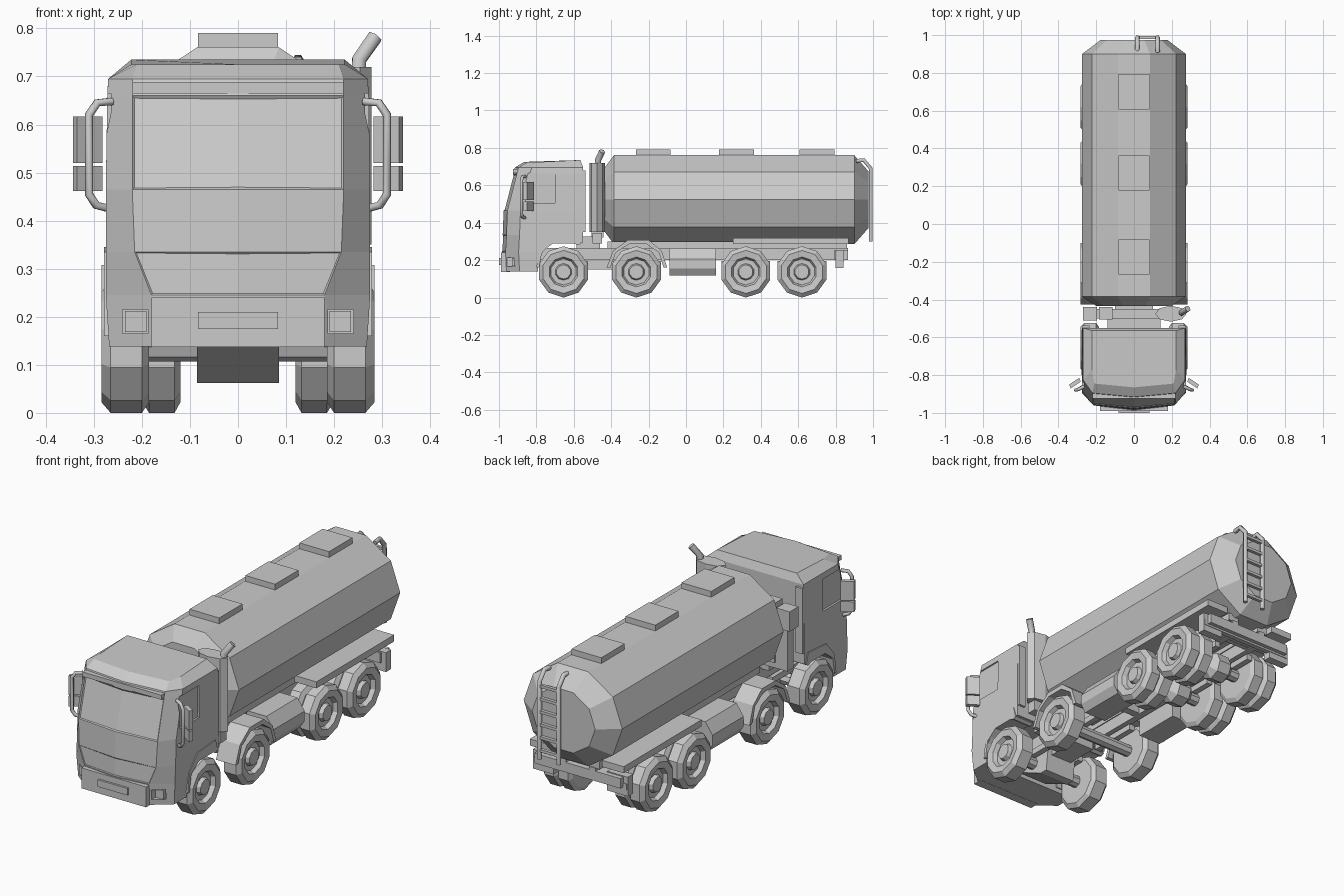
import bpy, bmesh
from math import sin, cos, pi

if "Cube" in bpy.data.objects:
    bpy.data.objects.remove(bpy.data.objects["Cube"])


def loft(name, rings, mirror=False, inset=None):
    """Skin a list of closed rings of points, capping both ends."""
    bm = bmesh.new()
    vs = [[bm.verts.new(p) for p in r] for r in rings]
    n = len(rings[0])
    sides = {}
    for k in range(len(vs) - 1):
        for i in range(n):
            j = (i + 1) % n
            sides[k, i] = bm.faces.new((vs[k][i], vs[k][j], vs[k + 1][j], vs[k + 1][i]))
    bm.faces.new(vs[0][::-1])
    bm.faces.new(vs[-1])
    bmesh.ops.recalc_face_normals(bm, faces=bm.faces)
    for keys, thick, depth in inset or []:
        bmesh.ops.inset_region(bm, faces=[sides[k] for k in keys], thickness=thick, depth=depth)
    me = bpy.data.meshes.new(name)
    bm.to_mesh(me)
    bm.free()
    ob = bpy.data.objects.new(name, me)
    bpy.context.collection.objects.link(ob)
    if mirror:
        ob.modifiers.new("Mirror", 'MIRROR').use_mirror_merge = False
    return ob


def prism(name, yz, x0, x1, mirror=False):
    return loft(name, [[(x, y, z) for y, z in yz] for x in (x0, x1)], mirror)


def box(name, x, y, z, mirror=False):
    return prism(name, [(y[0], z[0]), (y[1], z[0]), (y[1], z[1]), (y[0], z[1])], x[0], x[1], mirror)


def lathe_x(name, prof, y, z, n=10, mirror=False):
    """Turn (x, radius) points around an axis along x, one corner pointing down."""
    return loft(name, [[(x, y + r * sin(2 * pi * i / n), z - r * cos(2 * pi * i / n))
                        for i in range(n)] for x, r in prof], mirror)


def arch(name, outer, inner, x0, x1):
    return prism(name, outer + inner[::-1], x0, x1, True)


def tube(name, pts, r):
    cu = bpy.data.curves.new(name, 'CURVE')
    cu.dimensions = '3D'
    cu.bevel_depth, cu.bevel_resolution, cu.use_fill_caps = r, 1, True
    sp = cu.splines.new('POLY')
    sp.points.add(len(pts) - 1)
    for p, c in zip(sp.points, pts):
        p.co = (*c, 1)
    ob = bpy.data.objects.new(name, cu)
    bpy.context.collection.objects.link(ob)
    return ob


def cut(ob, cutter):
    m = ob.modifiers.new("Cut", 'BOOLEAN')
    m.operation, m.object, m.solver = 'DIFFERENCE', cutter, 'EXACT'
    cutter.hide_render = True
    cutter.display_type = 'WIRE'


# Tanker body: ten-sided barrel with tapered ends
def tank_ring(y, s):
    return [(.275 * s * cos(i * pi / 5), y, .523 + .25 * s * sin(i * pi / 5)) for i in range(10)]

loft("tank", [tank_ring(*p) for p in ((-.435, .72), (-.385, 1), (.90, 1), (.975, .64))])
for y in (-.175, .27, .70):
    box("tank_hatch", (-.083, .083), (y - .093, y + .093), (.75, .79))

# Cab: (z, front y, front half width, side half width, back y)
levels = [(.138, -.98, .18, .268, -.55), (.245, -.985, .18, .275, -.55),
          (.335, -.98, .215, .275, -.55), (.465, -.975, .22, .275, -.55),
          (.66, -.925, .22, .272, -.55), (.695, -.915, .22, .27, -.55),
          (.735, -.865, .21, .222, -.565)]

def cab_ring(z, yf, wf, ws, yb):
    half = [(wf, yf + .02), (ws, yf + .09), (ws, yb)]
    zt = z - .01 if z > .7 else z
    return ([(0, yf, zt)] + [(x, y, z if y == yb else zt) for x, y in half]
            + [(-x, y, z if y == yb else zt) for x, y in half[::-1]])

cab = loft("cab", [cab_ring(*l) for l in levels],
           inset=[([(3, 0), (3, 6)], .006, -.005), ([(1, 0), (1, 6)], .004, -.003)])
cut(cab, prism("wheel_arch_cutter", [(-.80, .05), (-.785, .22), (-.72, .295), (-.5, .295), (-.5, .05)], -.4, .4))
for s in (-1, 1):
    xs = lambda a, b: (min(s * a, s * b), max(s * a, s * b))
    cut(cab, box("headlight_cutter", xs(.187, .24), (-1.05, -.90), (.165, .215)))
    cut(cab, box("window_cutter", xs(.264, .35), (-.855, -.70), (.505, .665)))
box("headlight", (.19, .235), (-.93, -.89), (.168, .212), True)
box("front_bumper", (-.18, .18), (-.99, -.94), (.137, .24))
box("number_plate", (-.083, .083), (-1.0, -.98), (.175, .21))
box("sun_visor", (-.22, .22), (-.925, -.88), (.665, .688))
box("cab_rear_lip", (.235, .272), (-.552, -.538), (.35, .68), True)

# Flares over the front wheels and mudguards over the second axle
arch("front_fender", [(-.80, .16), (-.785, .26), (-.72, .335), (-.575, .345), (-.56, .29)],
     [(-.785, .16), (-.77, .245), (-.71, .29), (-.60, .29), (-.575, .28)], .17, .279)
arch("second_fender", [(-.425, .16), (-.39, .25), (-.31, .308), (-.20, .308), (-.13, .25), (-.10, .16)],
     [(-.405, .16), (-.375, .24), (-.305, .285), (-.21, .285), (-.145, .24), (-.12, .16)], .175, .284)
box("rear_mudguard", (.14, .262), (.25, .87), (.285, .318), True)

# Mirrors on bent brackets
for s in (-1, 1):
    tube("mirror_bracket", [(s * x, y, z) for x, y, z in (
        (.262, -.86, .648), (.293, -.875, .645), (.31, -.88, .62), (.31, -.88, .455),
        (.295, -.875, .432), (.268, -.86, .425))], .009)
for z0, z1 in ((.52, .617), (.462, .514)):
    loft("mirror", [[(.282, -.835, z), (.335, -.87, z), (.343, -.85, z), (.29, -.815, z)]
                    for z in (z0, z1)], True)

# Wheels: two single steering axles, two twin-tyre drive axles
rim = [(.215, .137), (.265, .137), (.284, .115), (.279, .08), (.258, .07), (.258, .045), (.276, .038)]
single = [(.185, .115), (.2, .137)] + rim[1:]
twin = [(.12, .115), (.132, .137), (.185, .137), (.199, .115)] + rim
for y in (-.655, -.265, .32, .62):
    rear = y > 0
    lathe_x("twin_wheel" if rear else "steer_wheel", twin if rear else single, y, .137, mirror=True)
    lathe_x("axle", [(-.21, .03), (.21, .03)], y, .137, 8)
    if rear:
        lathe_x("differential", [(-.07, .03), (-.035, .07), (.035, .07), (.07, .03)], y, .14, 8)
    box("leaf_spring", (.085, .115), (y - .13, y + .13), (.165, .195), True)

# Chassis
box("chassis_rail", (.065, .10), (-.90, .865), (.2, .265), True)
box("tank_subframe", (.06, .12), (-.42, .86), (.262, .30), True)
for y in (-.45, -.06, .16, .47, .78):
    box("cross_member", (-.07, .07), (y - .02, y + .02), (.205, .26))
box("cab_mount", (-.14, .14), (-.585, -.46), (.26, .325))
box("rear_chassis_beam", (-.24, .24), (.79, .865), (.2, .25))
box("rear_bumper_bar", (-.26, .26), (.82, .845), (.19, .22))
box("rear_light_panel", (.15, .265), (.80, .842), (.158, .255), True)
prism("engine_sump", [(-.77, .14), (-.60, .062), (-.56, .062), (-.54, .22), (-.77, .26)], -.085, .085)
box("gearbox", (-.06, .06), (-.55, -.38), (.15, .25))

# Side fuel tanks with chamfered edges
loft("fuel_tank", [[(x, y, z) for x, z in ((.11, .117), (.235, .117), (.26, .155), (.26, .205), (.22, .262), (.11, .262))]
                   for y in (-.088, .16)], True)

# Exhaust silencer with bent stack, and air intake on the other side
loft("silencer", [[(.195 + .083 * cos(i * pi / 4), -.475 + .042 * sin(i * pi / 4), z) for i in range(8)]
                  for z in (.35, .72)])
tube("exhaust_stack", [(.25, -.47, .68), (.252, -.47, .735), (.285, -.448, .782)], .017)
box("intake_column", (-.185, -.115), (-.505, -.44), (.32, .62))
box("intake_box", (-.27, -.195), (-.51, -.44), (.50, .60))
box("intake_duct", (-.25, -.185), (-.50, -.45), (.32, .50))
box("silencer_support", (-.25, .25), (-.50, -.45), (.29, .345))

# Ladder on the back
for x in (.018, .125):
    tube("ladder_rail", [(x, .91, .73), (x, .95, .735), (x, .988, .69), (x, .988, .30)], .012)
for i in range(6):
    z = .345 + i * .065
    box("ladder_rung", (.018, .125), (.98, .996), (z - .007, z + .007))
